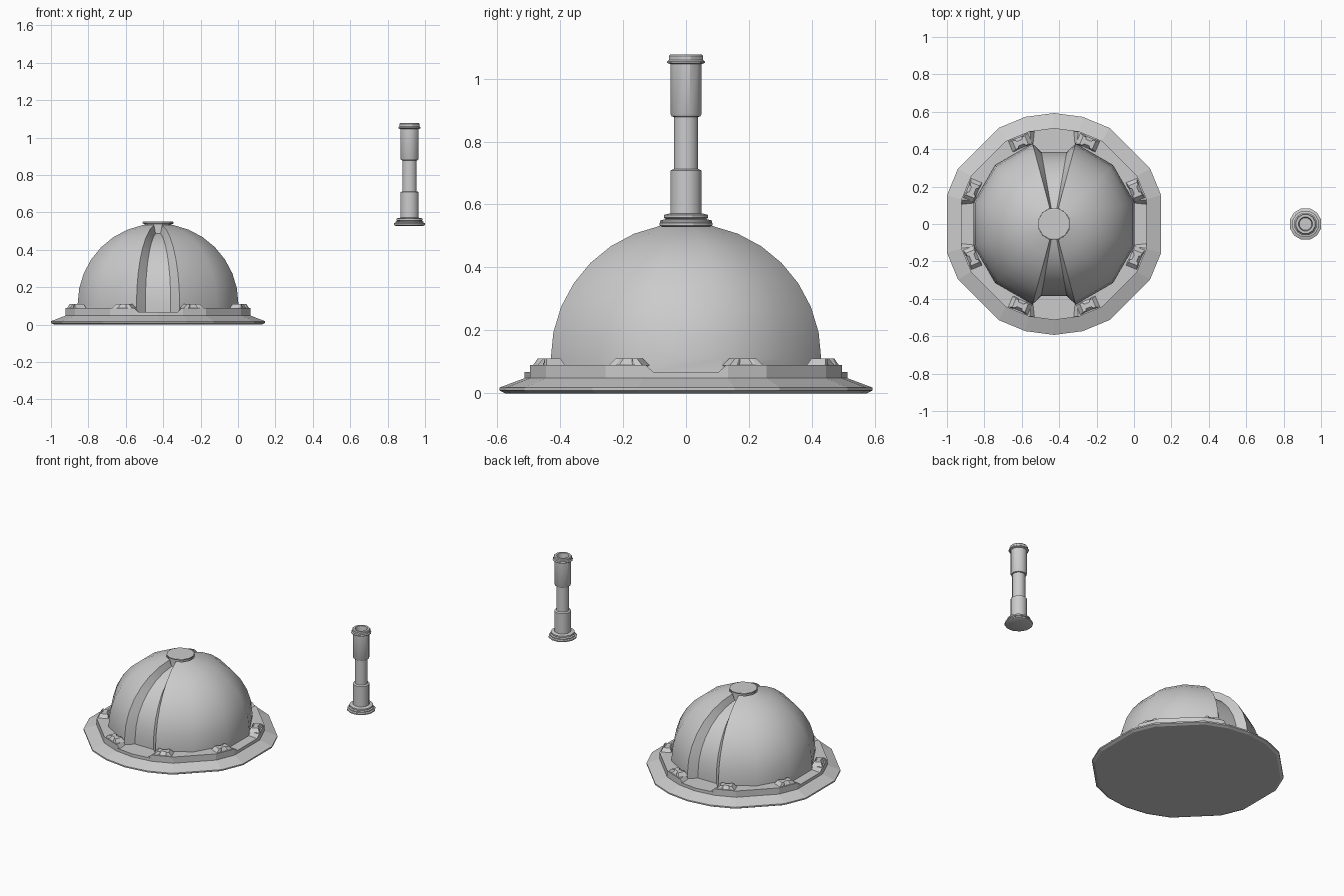
import bpy, bmesh, math
from math import sin, cos, radians

if "Cube" in bpy.data.objects:
    bpy.data.objects.remove(bpy.data.objects["Cube"])

CX, MX = -0.4275, 0.917          # dome axis and mast axis
TWELVE = [15 + 30 * i for i in range(12)]
RIM = [15, 30, 60, 75, 90, 105, 120, 150, 165, 195, 210, 240, 255, 270, 285, 300, 330, 345]


def finish(name, bm, x, smooth=None):
    bmesh.ops.remove_doubles(bm, verts=bm.verts, dist=1e-5)
    bmesh.ops.recalc_face_normals(bm, faces=bm.faces)
    me = bpy.data.meshes.new(name)
    bm.to_mesh(me)
    bm.free()
    ob = bpy.data.objects.new(name, me)
    ob.location.x = x
    bpy.context.collection.objects.link(ob)
    if smooth:
        bpy.context.view_layer.objects.active = ob
        ob.select_set(True)
        bpy.ops.object.shade_smooth_by_angle(angle=radians(smooth))
        ob.select_set(False)
    return ob


def loft(bm, loops):
    """Closed stack of equal-length loops, capped at both ends."""
    rings = [[bm.verts.new(p) for p in lp] for lp in loops]
    n = len(rings[0])
    for a, b in zip(rings, rings[1:]):
        for i in range(n):
            j = (i + 1) % n
            bm.faces.new((a[i], a[j], b[j], b[i]))
    bm.faces.new(rings[0][::-1])
    bm.faces.new(rings[-1])


def polar(r, deg, z):
    return (r * cos(radians(deg)), r * sin(radians(deg)), z)


def lathe(name, profile, angles, x, smooth=None):
    bm = bmesh.new()
    loft(bm, [[polar(r, a, z) for a in angles] for r, z in profile])
    return finish(name, bm, x, smooth)


# Base flange
lathe("base_flange", [(.575, 0), (.593, .009), (.593, .018), (.513, .048), (.513, .068)], RIM, CX)

# Raised collar blocks, one per quadrant, leaving four notches
half_low = [(.43, .112), (.4955, .105), (.4955, .1328)]
half_top = [(.43, .125), (.4955, .128), (.4955, .1328)]
bm = bmesh.new()
for sx in (1, -1):
    for sy in (1, -1):
        loops = []
        for half, z in ((half_low, .06), (half_low, .068), (half_top, .09)):
            mid = [polar(.513, 30, z)[:2], polar(.513, 60, z)[:2]]
            pts = half + mid + [(y, x) for x, y in reversed(half)] + [(.25, .25)]
            loops.append([(sx * x, sy * y, z) for x, y in pts])
        loft(bm, loops)
finish("collar", bm, CX)

# Clips: tapered blocks with a pinched waist
bm = bmesh.new()
for q in range(4):
    for off in (22.5, 67.5):
        a = radians(q * 90 + off)
        loops = []
        for hr, ht, waist, z in ((.032, .058, .030, .088), (.024, .036, .013, .111)):
            plan = [(-hr, -ht), (hr, -ht), (hr, -ht * .6), (waist, -ht * .4), (waist, ht * .4),
                    (hr, ht * .6), (hr, ht), (-hr, ht), (-hr, ht * .6), (-waist, ht * .4),
                    (-waist, -ht * .4), (-hr, -ht * .6)]
            loops.append([((.471 + r) * cos(a) - t * sin(a), (.471 + r) * sin(a) + t * cos(a), z)
                          for r, t in plan])
        loft(bm, loops)
finish("clips", bm, CX)

# Dome shells either side of the recessed front and back slots
rows = [(.445, .066)] + [(.445 * cos(radians(e)), .11 + .43 * sin(radians(e)))
                         for e in [11.25 * i for i in range(8)]]
inner = [(.391, .066)] + [(.391 * cos(radians(e)), .11 + .385 * sin(radians(e)))
                          for e in [11.25 * i for i in range(8)]]
bm = bmesh.new()
for turn in (0, 180):
    grid = []
    for (r, z), (ri, zi) in zip(rows, inner):
        line = [polar(ri, turn - 80, zi)]
        line += [polar(r, turn + a, z) for a in range(-75, 76, 30)]
        line += [polar(ri, turn + b, zi) for b in (80, 100)]
        grid.append([bm.verts.new(p) for p in line])
    for a, b in zip(grid, grid[1:]):
        for i in range(len(a) - 1):
            bm.faces.new((a[i], a[i + 1], b[i + 1], b[i]))
finish("dome", bm, CX, 30)

# Dome cap with a neck that closes the slots
lathe("dome_cap", [(.075, .45), (.075, .537), (.086, .541), (.086, .548), (.08, .551)], TWELVE, CX)

# Floating mast with stepped collars and a hollow top
lathe("mast", [(.076, .528), (.087, .533), (.087, .541), (.078, .545), (.078, .551), (.066, .554),
               (.073, .558), (.073, .567), (.051, .572), (.051, .708), (.040, .713),
               (.040, .878), (.047, .880), (.051, .887), (.051, 1.046), (.062, 1.05),
               (.062, 1.055), (.056, 1.06), (.056, 1.072), (.052, 1.077), (.038, 1.077),
               (.034, 1.04)], TWELVE, MX, 30)
